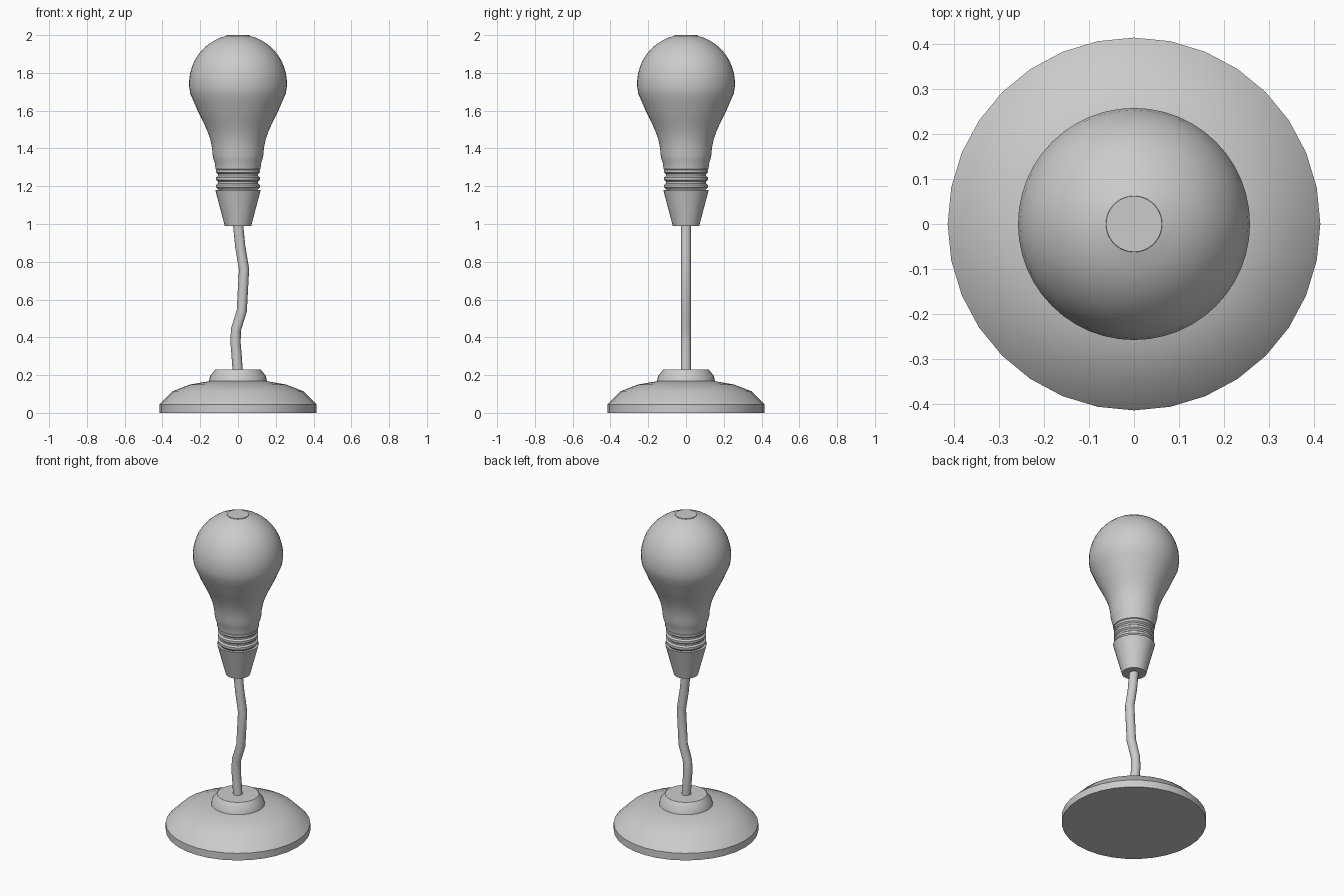
import bpy, bmesh, math
from mathutils import Vector

if "Cube" in bpy.data.objects:
    bpy.data.objects.remove(bpy.data.objects["Cube"])


def finish(bm, name, angle):
    bmesh.ops.recalc_face_normals(bm, faces=bm.faces)
    mesh = bpy.data.meshes.new(name)
    bm.to_mesh(mesh)
    bm.free()
    ob = bpy.data.objects.new(name, mesh)
    bpy.context.collection.objects.link(ob)
    bpy.ops.object.select_all(action='DESELECT')
    ob.select_set(True)
    bpy.context.view_layer.objects.active = ob
    bpy.ops.object.shade_smooth_by_angle(angle=math.radians(angle))
    return ob


def skin(bm, rings):
    """Bridge successive vertex rings and cap both ends."""
    n = len(rings[0])
    for a, b in zip(rings, rings[1:]):
        for i in range(n):
            j = (i + 1) % n
            bm.faces.new((a[i], a[j], b[j], b[i]))
    bm.faces.new(rings[0])
    bm.faces.new(rings[-1])


def lathe(name, profile, sides=32, angle=35):
    bm = bmesh.new()
    rings = [[bm.verts.new((r * math.cos(2 * math.pi * i / sides),
                            r * math.sin(2 * math.pi * i / sides), z))
              for i in range(sides)] for r, z in profile]
    skin(bm, rings)
    return finish(bm, name, angle)


def tube(name, path, radius, sides=16):
    """Round tube along a path lying in the xz plane."""
    bm = bmesh.new()
    pts = [Vector((x, 0, z)) for x, z in path]
    rings = []
    for k, p in enumerate(pts):
        t = (pts[min(k + 1, len(pts) - 1)] - pts[max(k - 1, 0)]).normalized()
        if k in (0, len(pts) - 1):
            t = Vector((0, 0, 1))
        side = Vector((t.z, 0, -t.x))
        rings.append([bm.verts.new(p + radius * (
            side * math.cos(2 * math.pi * i / sides)
            + Vector((0, 1, 0)) * math.sin(2 * math.pi * i / sides)))
            for i in range(sides)])
    skin(bm, rings)
    return finish(bm, name, 40)


# Domed foot and its collar
lathe("base", [(0.415, 0), (0.415, 0.045), (0.345, 0.115), (0.255, 0.15), (0.14, 0.17)])
lathe("base_collar", [(0.155, 0.16), (0.148, 0.195), (0.12, 0.23)])

# Crooked stem
tube("stem", [(0, 0.2), (-0.007, 0.3), (-0.013, 0.37), (-0.011, 0.44),
              (0.02, 0.54), (0.026, 0.65), (0.032, 0.76), (0.012, 0.88), (0, 1.0)], 0.027)

# Tapered socket
lathe("socket", [(0.07, 0.99), (0.12, 1.18)])

# Screw cap with rounded thread ridges
thread = [(0.1, 1.17)]
for z in (1.2, 1.24, 1.28):
    thread += [(0.106, z - 0.015), (0.116, z - 0.007),
               (0.116, z + 0.007), (0.106, z + 0.015)]
thread.append((0.106, 1.31))
lathe("screw_cap", thread, 48)

# Glass bulb: flared neck running into a sphere
neck = [(0.106, 1.285), (0.119, 1.292), (0.122, 1.32), (0.129, 1.34), (0.134, 1.365),
        (0.137, 1.40), (0.147, 1.45), (0.165, 1.5), (0.189, 1.55),
        (0.214, 1.6), (0.235, 1.65)]
dome = [(0.259 * math.cos(math.radians(a)), 1.745 + 0.259 * math.sin(math.radians(a)))
        for a in range(-12, 77, 8)]
lathe("bulb", neck + dome + [(0.062, 2.0)], 48)
